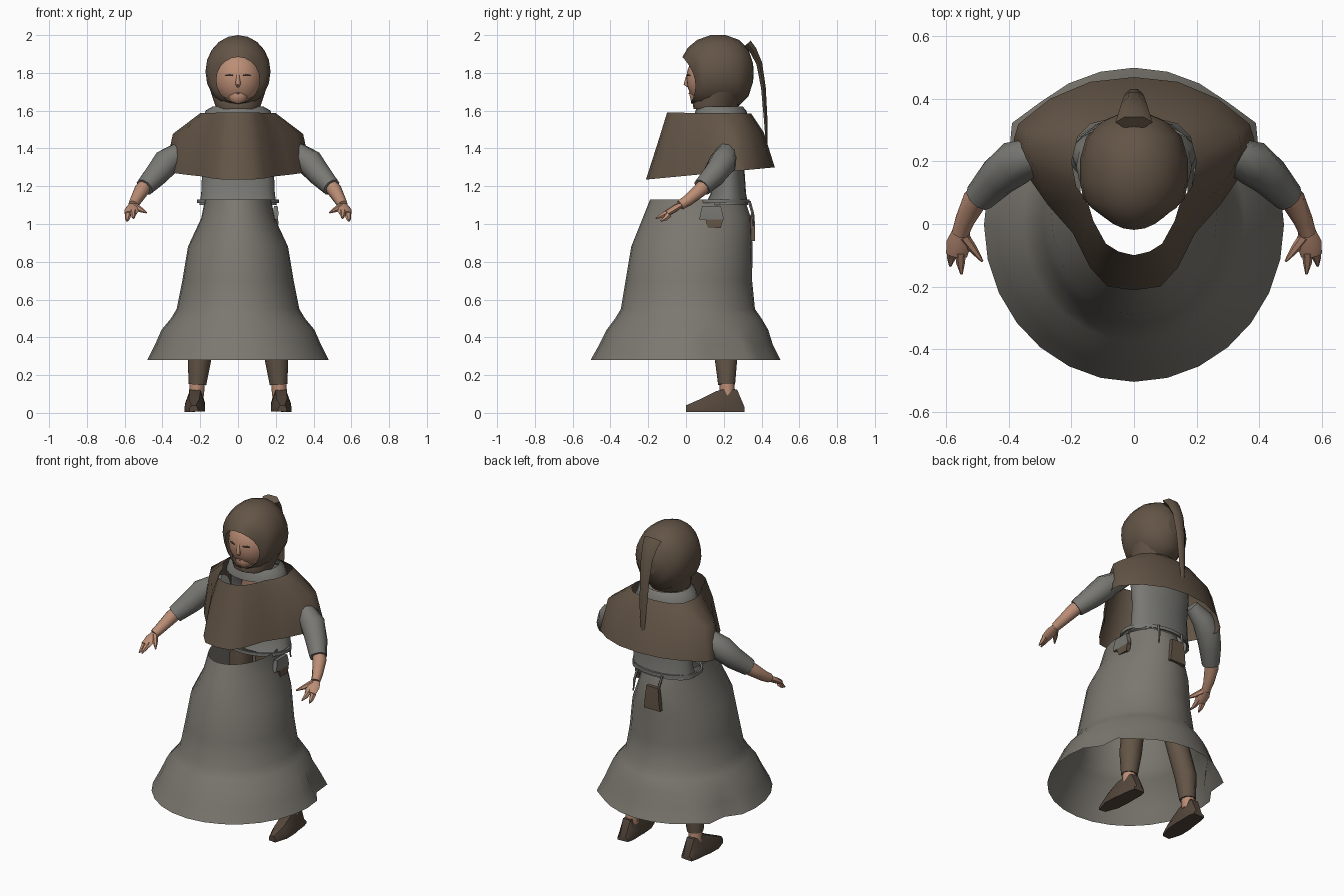
import bpy
import math
from mathutils import Vector

cube = bpy.data.objects.get("Cube")
if cube:
    bpy.data.objects.remove(cube)


def material(name, rgb):
    m = bpy.data.materials.new(name)
    m.use_nodes = True
    m.diffuse_color = (*rgb, 1)
    m.node_tree.nodes["Principled BSDF"].inputs["Base Color"].default_value = (*rgb, 1)
    return m


BROWN = material("brown wool", (0.125, 0.09, 0.062))
GREY = material("grey wool", (0.20, 0.188, 0.163))
LINEN = material("grey linen", (0.19, 0.188, 0.172))
SKIN = material("skin", (0.50, 0.27, 0.18))
LEATHER = material("dark leather", (0.09, 0.063, 0.045))
DARK = material("lash brown", (0.12, 0.07, 0.05))
LIP = material("lips", (0.36, 0.16, 0.12))


def loft(name, rings, mat, caps=True, angle=50):
    """Skin a list of closed rings that share one point count."""
    n = len(rings[0])
    verts = [p for ring in rings for p in ring]
    faces = []
    for r in range(len(rings) - 1):
        for i in range(n):
            a, b = r * n + i, r * n + (i + 1) % n
            faces.append((a, b, b + n, a + n))
    if caps:
        faces += [tuple(range(n))[::-1], tuple(range(len(verts) - n, len(verts)))]
    me = bpy.data.meshes.new(name)
    me.from_pydata(verts, [], faces)
    me.materials.append(mat)
    ob = bpy.data.objects.new(name, me)
    bpy.context.collection.objects.link(ob)
    bpy.ops.object.select_all(action='DESELECT')
    bpy.context.view_layer.objects.active = ob
    ob.select_set(True)
    # consistent outward normals
    bpy.ops.object.mode_set(mode='EDIT')
    bpy.ops.mesh.select_all(action='SELECT')
    bpy.ops.mesh.normals_make_consistent(inside=False)
    bpy.ops.object.mode_set(mode='OBJECT')
    bpy.ops.object.shade_smooth_by_angle(angle=math.radians(angle))
    return ob


def circle(n):
    return [(math.cos(2 * math.pi * i / n), math.sin(2 * math.pi * i / n)) for i in range(n)]


def level(z, rx, front, back, n=20):
    """Horizontal oval between a front and a back y."""
    mid, ry = (front + back) / 2, (back - front) / 2
    return [(rx * c, mid + ry * s, z) for c, s in circle(n)]


def upright(y, rx, z, rz, lean=0, scoop=0, n=20):
    """Oval facing the front; lean pushes its top forward, scoop its sides back."""
    return [(rx * c, y - lean * s + scoop * c * c, z + rz * s) for c, s in circle(n)]


def tube(name, path, mat, n=8, flat=1.0, side=1):
    """Round limb along (x, y, z, radius) stations."""
    pts = [Vector((side * p[0], p[1], p[2])) for p in path]
    rings = []
    for i, p in enumerate(pts):
        d = (pts[min(i + 1, len(pts) - 1)] - pts[max(i - 1, 0)]).normalized()
        u = d.cross(Vector((0, 1, 0)) if abs(d.z) > .9 else Vector((0, 0, 1))).normalized()
        v = d.cross(u)
        r = path[i][3]
        rings.append([tuple(p + r * (c * u + flat * s * v)) for c, s in circle(n)])
    return loft(name, rings, mat)


def mirrored(half, z_front, z_back):
    """Close a half outline across x, with height sloping front to back."""
    full = half + [(-x, y) for x, y in half[-2:0:-1]]
    y0, y1 = half[0][1], half[-1][1]
    return [(x, y, z_front + (z_back - z_front) * (y - y0) / (y1 - y0)) for x, y in full]


# Hollow skirt, with a tuck and a pulled corner at each side of the back hem
skirt = [level(*r, n=28) for r in (
    (1.13, .175, -.19, .31), (1.03, .195, -.23, .345), (.88, .265, -.29, .352),
    (.70, .295, -.32, .35), (.55, .325, -.345, .365), (.50, .355, -.375, .40),
    (.44, .405, -.42, .435), (.36, .44, -.46, .46), (.28, .48, -.505, .50))]
for k in (-1, -2):
    for i, (x, y, z) in enumerate(skirt[k]):
        pull = 1.04 if .26 < y < .34 else .93 if .15 < y < .26 else 1
        skirt[k][i] = (x * pull, y * pull, z)
loft("skirt", skirt, GREY, caps=False)

# Bodice and collar
loft("bodice", [level(*r) for r in (
    (1.10, .205, .10, .33), (1.16, .195, .13, .318), (1.28, .19, .14, .31),
    (1.42, .20, .13, .32), (1.51, .20, .13, .32), (1.56, .18, .07, .325))], LINEN, caps=False)
loft("collar", [level(*r) for r in (
    (1.56, .185, .04, .33), (1.60, .172, .05, .32), (1.622, .135, .06, .30))], LINEN, caps=False)
tube("neck", [(0, .20, 1.50, .10), (0, .18, 1.58, .085), (0, .17, 1.70, .08)], SKIN, n=12)

# Shoulder cape
cape_top = [(0, -.10), (.05, -.088), (.09, -.063), (.13, .01), (.145, .06), (.185, .12),
            (.20, .20), (.18, .28), (.14, .32), (.08, .335), (0, .345)]
cape_mid = [(0, -.14), (.065, -.13), (.115, -.10), (.165, -.02), (.235, .075), (.305, .155),
            (.345, .23), (.335, .29), (.24, .36), (.12, .40), (0, .412)]
cape_hem = [(0, -.212), (.085, -.20), (.14, -.14), (.195, -.03), (.275, .06), (.345, .16),
            (.385, .27), (.37, .32), (.27, .40), (.14, .455), (0, .47)]
loft("shoulder_cape", [mirrored(cape_top, 1.59, 1.585), mirrored(cape_mid, 1.46, 1.485),
                       mirrored(cape_hem, 1.235, 1.30)], BROWN, caps=False, angle=60)

# Hood wrapped around the face opening, and its hanging tail
loft("hood", [upright(*r) for r in (
    (.003, .115, 1.762, .122, .022, .045), (.03, .142, 1.782, .152, .02, .03),
    (.07, .162, 1.797, .178, .01, .01), (.13, .172, 1.805, .195), (.21, .172, 1.81, .19),
    (.28, .152, 1.80, .175), (.33, .10, 1.80, .125), (.355, .04, 1.80, .05))],
    BROWN, caps=False)
loft("hood_back", [upright(.355, .04, 1.80, .05), upright(.358, .01, 1.80, .01)], BROWN)
loft("hood_neck", [level(*r) for r in (
    (1.70, .145, .06, .315), (1.64, .125, .035, .285), (1.61, .115, .04, .27))],
    BROWN, caps=False)
tube("hood_tail", [(0, .325, 1.955, .06), (0, .355, 1.92, .05), (0, .388, 1.85, .04),
                   (0, .41, 1.72, .032), (0, .422, 1.55, .024), (0, .428, 1.40, .01)],
     BROWN, n=6, flat=.45)

# Face with nose, eyes and mouth
loft("face", [level(1.77 + .15 * math.sin(a), .13 * math.cos(a), .13 - .128 * math.cos(a),
                    .13 + .128 * math.cos(a), 24)
              for a in [math.radians(d) for d in range(-80, 81, 16)]], SKIN)
tube("chin", [(0, .07, 1.68, .06), (0, .04, 1.672, .045), (0, .022, 1.668, .022)], SKIN, n=10)
tube("nose", [(0, .014, 1.80, .008), (0, .006, 1.765, .011), (0, .001, 1.742, .014),
              (0, .016, 1.73, .01)], SKIN)
tube("mouth", [(-.028, .03, 1.692, .002), (0, .018, 1.692, .005), (.028, .03, 1.692, .002)],
     LIP, n=6)

for side, word in ((1, "left"), (-1, "right")):
    tube(word + "_eye", [(.028, .006, 1.787, .003), (.047, .012, 1.789, .006),
                         (.068, .023, 1.787, .003)], DARK, n=6, side=side)
    # Sleeve, forearm and hand
    tube(word + "_sleeve", [(.24, .22, 1.42, .04), (.32, .215, 1.37, .06),
                            (.38, .195, 1.325, .073), (.435, .15, 1.26, .064),
                            (.495, .085, 1.195, .05)], LINEN, n=10, side=side)
    tube(word + "_forearm", [(.46, .13, 1.24, .036), (.51, .075, 1.18, .04),
                             (.542, .01, 1.125, .031), (.556, -.03, 1.10, .027)],
         SKIN, side=side)
    tube(word + "_palm", [(.55, -.01, 1.11, .024), (.56, -.06, 1.08, .04),
                          (.568, -.10, 1.055, .034)], SKIN, flat=.45, side=side)
    for i in range(2):
        tube(f"{word}_fingers_{i + 1}", [
            (.555 + .026 * i, -.09, 1.065 - .014 * i, .018),
            (.555 + .03 * i, -.125 + .015 * i, 1.045 - .016 * i, .014),
            (.552 + .036 * i, -.16 + .025 * i, 1.03 - .015 * i, .004)], SKIN, n=6, side=side)
    tube(word + "_thumb", [(.545, -.04, 1.095, .018), (.515, -.08, 1.075, .014),
                           (.485, -.12, 1.06, .004)], SKIN, n=6, side=side)
    # Hose, ankle and shoe
    tube(word + "_hose", [(.085, .16, 1.10, .065), (.095, .16, .90, .07), (.14, .175, .60, .065),
                          (.203, .212, .30, .064), (.215, .215, .15, .047)],
         BROWN, n=10, side=side)
    tube(word + "_ankle", [(.215, .215, .18, .04), (.22, .22, .09, .04)], SKIN, side=side)
    shoe = []
    for y, x, half, top in ((0, .235, .022, .04), (.08, .232, .05, .075), (.16, .228, .052, .115),
                            (.20, .225, .048, .125), (.27, .22, .045, .125), (.31, .22, .035, .03)):
        shoe.append([(side * (x + half * u), y, z) for u, z in (
            (-1, .008), (1, .005), (1, .01 + top * .35), (.55, top), (-.55, top),
            (-1, .01 + top * .35))])
    loft(word + "_shoe", shoe, LEATHER, angle=35)

# Belt cord with hanging ends
loft("belt", [level(z, .205 + d, .035 - d, .325 + d, 24) for z, d in (
    (1.11, 0), (1.11, .012), (1.13, .012), (1.13, 0), (1.11, 0))], LINEN, caps=False, angle=30)
for x in (-.07, .10):
    tube("belt_end", [(x, .335, 1.12, .008), (x + .01, .352, 1.06, .008),
                      (x + .015, .356, .99, .004)], LINEN, n=5)


def pouch(name, where, turn, mat, top, bottom, tall):
    """Flat bag hanging from the belt, with its half widths at top and bottom."""
    rings = [[(u * w, v * t, z) for u, v in ((-1, -1), (1, -1), (1, 1), (-1, 1))]
             for z, w, t in ((tall, top, .01), (0, (top + bottom) / 2, .014), (-tall, bottom, .012))]
    ob = loft(name, rings, mat, angle=30)
    ob.location = where
    ob.rotation_euler.z = turn


pouch("side_pouch_flap", (.20, .135, 1.06), math.pi / 2, LINEN, .05, .065, .035)
pouch("side_pouch", (.20, .15, 1.01), math.pi / 2, BROWN, .05, .035, .03)
pouch("back_pouch", (-.02, .352, .98), 0, BROWN, .04, .055, .07)
